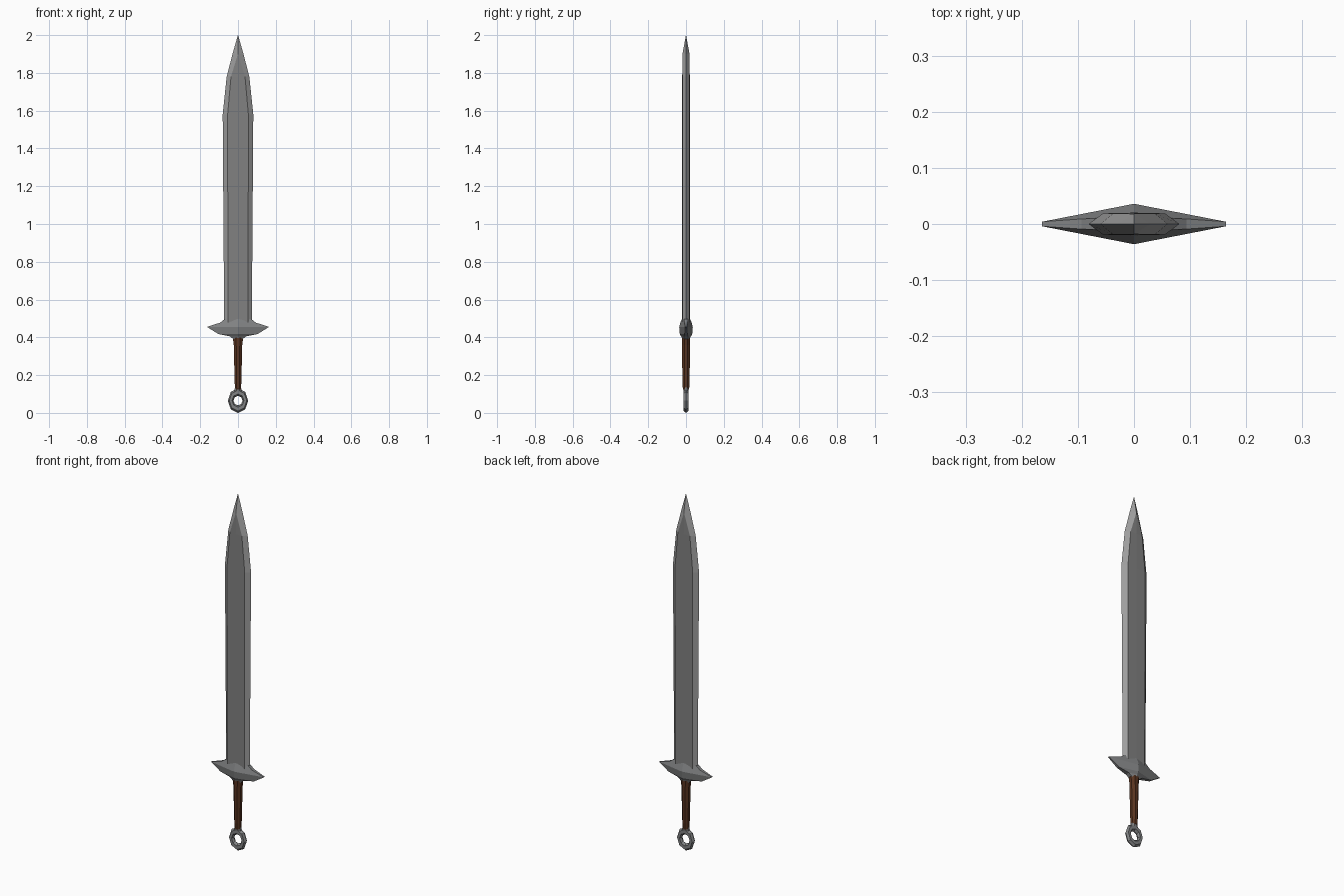
import bpy
import bmesh
import math

if "Cube" in bpy.data.objects:
    bpy.data.objects.remove(bpy.data.objects["Cube"])


def material(name, rgb):
    m = bpy.data.materials.new(name)
    m.diffuse_color = (*rgb, 1)
    m.use_nodes = True
    m.node_tree.nodes["Principled BSDF"].inputs["Base Color"].default_value = m.diffuse_color
    return m


flat_steel = material("blade steel", (0.22, 0.22, 0.22))
edge_steel = material("bright edge steel", (0.35, 0.35, 0.35))
fitting_steel = material("fitting steel", (0.22, 0.225, 0.23))
leather = material("brown leather", (0.10, 0.034, 0.014))


def loft(name, rings, mats, closed=False, rule=None):
    """Skin a list of equal-length point rings; closed joins last to first."""
    bm = bmesh.new()
    vs = [[bm.verts.new(p) for p in r] for r in rings]
    n = len(rings[0])
    pairs = list(zip(vs, vs[1:]))
    if closed:
        pairs.append((vs[-1], vs[0]))
    for a, b in pairs:
        for k in range(n):
            j = (k + 1) % n
            f = bm.faces.new((a[k], a[j], b[j], b[k]))
            if rule:
                f.material_index = rule(k)
    if not closed:
        bm.faces.new(vs[0])
        bm.faces.new(vs[-1])
    bmesh.ops.remove_doubles(bm, verts=bm.verts, dist=0.00005)
    bmesh.ops.recalc_face_normals(bm, faces=bm.faces)
    me = bpy.data.meshes.new(name)
    bm.to_mesh(me)
    bm.free()
    for m in mats:
        me.materials.append(m)
    ob = bpy.data.objects.new(name, me)
    bpy.context.collection.objects.link(ob)
    return ob


# Blade: flat centre with bevelled cutting edges, tapering to a point
def blade_ring(z, w, i, t):
    return [(w, 0, z), (i, t, z), (0, t * 1.05, z), (-i, t, z),
            (-w, 0, z), (-i, -t, z), (0, -t * 1.05, z), (i, -t, z)]


blade = [(0.46, 0.073, 0.053, 0.019), (1.58, 0.081, 0.055, 0.019),
         (1.78, 0.06, 0.037, 0.019), (1.90, 0.029, 0.0004, 0.018),
         (1.9995, 0.0005, 0.0003, 0.0003)]
loft("blade", [blade_ring(*b) for b in blade], [flat_steel, edge_steel],
     rule=lambda k: 1 if k in (0, 3, 4, 7) else 0)


# Crossguard: diamond plan, swept out to narrow tips
def guard_ring(z, a, d, e):
    return [(a, e, z), (0, d, z), (-a, e, z), (-a, -e, z), (0, -d, z), (a, -e, z)]


guard = [(0.39, 0.024, 0.018, 0.012), (0.405, 0.042, 0.026, 0.011),
         (0.418, 0.105, 0.033, 0.007), (0.455, 0.164, 0.036, 0.004),
         (0.478, 0.094, 0.030, 0.009), (0.497, 0.070, 0.021, 0.010)]
loft("crossguard", [guard_ring(*g) for g in guard], [fitting_steel])


# Grip: eight-sided leather handle
def oval(z, rx, ry, n=8):
    return [(rx * math.cos(2 * math.pi * (k + .5) / n) * 1.06,
             ry * math.sin(2 * math.pi * (k + .5) / n) * 1.06, z) for k in range(n)]


grip = [(0.125, 0.016, 0.017), (0.16, 0.018, 0.019), (0.28, 0.021, 0.021),
        (0.36, 0.023, 0.021), (0.40, 0.028, 0.021)]
loft("grip", [oval(*g) for g in grip], [leather])

# Pommel: low-poly ring with an open eye and a short neck
rings = []
for s in range(8):
    a = 2 * math.pi * s / 8
    ring = []
    for t in range(6):
        b = 2 * math.pi * t / 6
        rx = 0.039 + 0.015 * math.cos(b)
        rz = 0.045 + 0.020 * math.cos(b)
        ring.append((rx * math.sin(a), 0.014 * math.sin(b), 0.065 + rz * math.cos(a)))
    rings.append(ring)
loft("ring_pommel", rings, [fitting_steel], closed=True)
loft("pommel_neck", [oval(0.105, 0.024, 0.011), oval(0.135, 0.016, 0.016)], [fitting_steel])
